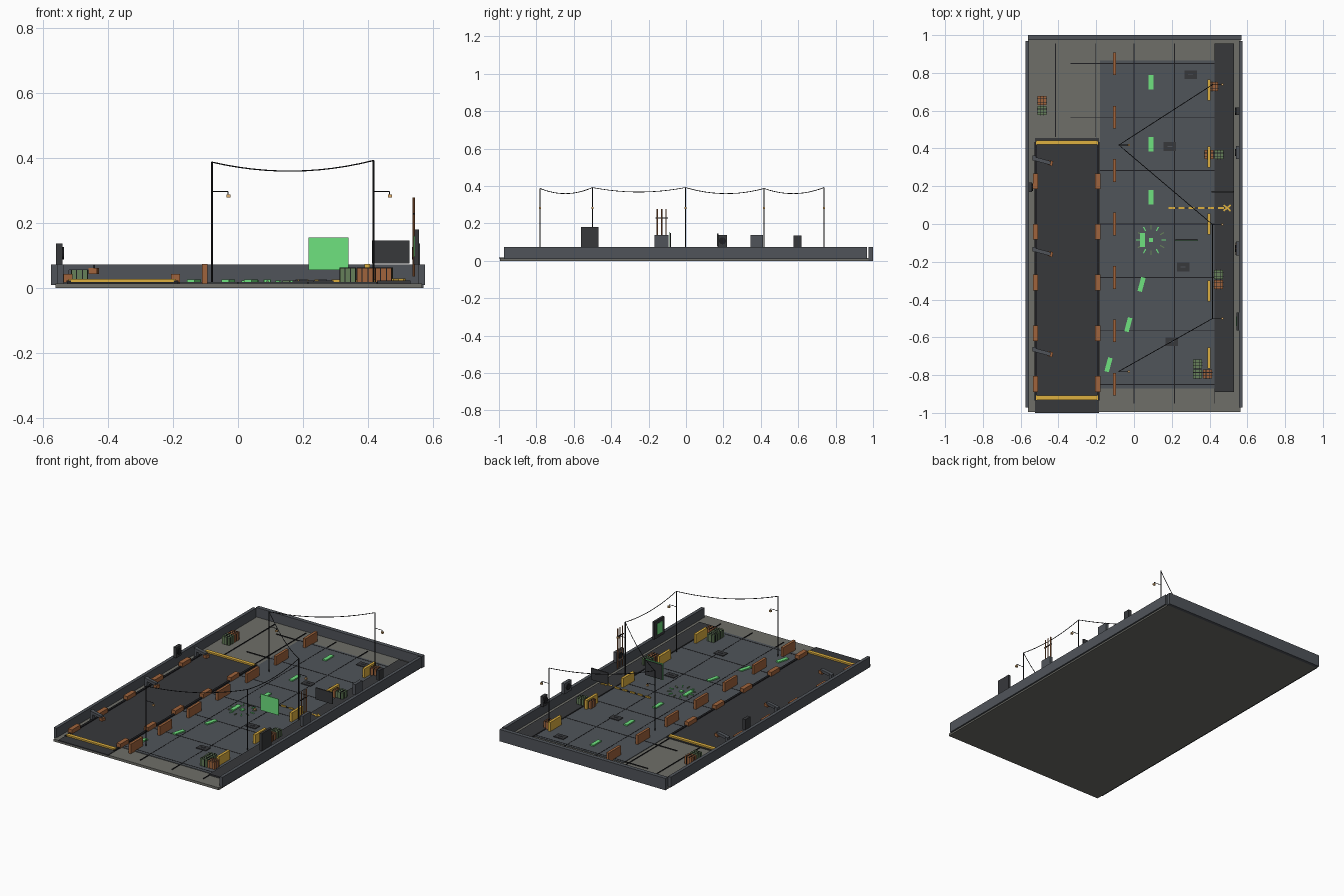
import bpy, math
from mathutils import Vector

if "Cube" in bpy.data.objects:
    bpy.data.objects.remove(bpy.data.objects["Cube"])


def material(name, hexcode):
    m = bpy.data.materials.new(name)
    rgb = [int(hexcode[i:i + 2], 16) / 255 for i in (0, 2, 4)]
    m.diffuse_color = [((c + 0.055) / 1.055) ** 2.4 if c > 0.04 else c / 12.92 for c in rgb] + [1]
    m.use_nodes = True
    m.node_tree.nodes["Principled BSDF"].inputs["Base Color"].default_value = m.diffuse_color
    return m


STONE = material("stone", "6E6E68")
ASPHALT = material("asphalt", "50555A")
STEEL = material("steel", "50545A")
DARK = material("dark", "37383B")
BLACK = material("black", "1E1F22")
RUST = material("rust", "A0643C")
YELLOW = material("yellow", "DDB040")
GREEN = material("green", "6EE27F")
MOSS = material("moss", "66805A")
LAMP = material("lamp", "E0B070")


def box(name, x, y, z, mat, rot=0):
    """Box from (min, max) ranges, turned about its own vertical axis."""
    sx, sy, sz = [(r[1] - r[0]) / 2 for r in (x, y, z)]
    v = [(a * sx, b * sy, c * sz) for c in (-1, 1) for a, b in ((-1, -1), (1, -1), (1, 1), (-1, 1))]
    f = [(3, 2, 1, 0), (4, 5, 6, 7), (0, 1, 5, 4), (1, 2, 6, 5), (2, 3, 7, 6), (3, 0, 4, 7)]
    me = bpy.data.meshes.new(name)
    me.from_pydata(v, [], f)
    me.materials.append(mat)
    ob = bpy.data.objects.new(name, me)
    ob.location = [sum(r) / 2 for r in (x, y, z)]
    ob.rotation_euler.z = math.radians(rot)
    bpy.context.collection.objects.link(ob)
    return ob


def slab(name, cx, cy, w, d, z0, z1, mat, rot=0):
    return box(name, (cx - w / 2, cx + w / 2), (cy - d / 2, cy + d / 2), (z0, z1), mat, rot)


def cylinder(name, a, b, r, mat, sides=8):
    a, b = Vector(a), Vector(b)
    bpy.ops.mesh.primitive_cylinder_add(vertices=sides, radius=r, depth=(b - a).length, location=(a + b) / 2)
    ob = bpy.context.object
    ob.name = name
    ob.rotation_euler = (b - a).to_track_quat('Z', 'Y').to_euler()
    ob.data.materials.append(mat)
    return ob


# Ground and perimeter walls
box("ground", (-.56, .565), (-.995, .98), (0, .015), STONE)
box("back_wall", (-.56, .57), (.975, 1), (0, .073), STEEL)
for s in (-1, 1):
    slab("side_wall", s * .565, -.002, .02, 1.94, .01, .073, STEEL)

# Paved yard, right walkway and dock basin
box("yard_paving", (-.18, .43), (-.87, .865), (.014, .0185), ASPHALT)
box("walkway", (.427, .53), (-.89, .955), (.014, .024), DARK)
box("dock_basin", (-.525, -.185), (-1, .455), (.012, .019), DARK)
for x in (-.52, -.19):
    slab("basin_curb", x, -.25, .014, 1.37, .018, .023, BLACK)
for y in (.432, -.92):
    slab("basin_stripe", -.355, y, .33, .022, .018, .028, YELLOW)

# Paving seams
for x in (-.415, -.205, 0, .215, .428):
    y0 = .46 if x < -.18 else -.95
    box("seam_long", (x - .002, x + .002), (y0, .955), (.015, .0195), BLACK)
for y in (.85, .565, .283, 0, -.283, -.565, -.85):
    x0 = -.335 if y > .5 else -.18
    box("seam_cross", (x0, .43), (y - .002, y + .002), (.015, .0195), BLACK)

# Dock bumpers along both sides of the basin
for i in range(5):
    for x in (-.522, -.192):
        slab("dock_bumper", x, .227 - .2685 * i, .027, .083, .018, .044, RUST)

# Loading arms over the basin
for y in (.335, -.147, -.677):
    slab("arm_base", -.528, y + .014, .018, .025, .015, .073, STEEL)
    slab("arm_beam", -.488, y, .096, .02, .056, .073, STEEL, -15)
    slab("arm_head", -.443, y - .012, .026, .026, .044, .062, RUST, -15)

# Long barriers either side of the yard
for i in range(7):
    slab("rust_barrier", -.102, .849 - .283 * i, .016, .12, .015, .074, RUST)
for i in range(5):
    slab("yellow_barrier", .397, .71 - .355 * i, .016, .11, .015, .074, YELLOW)

# Glowing floor route markers
for x, y, r in ((.09, .75, 0), (.09, .423, 0), (.09, .142, 0), (.045, -.085, 0),
                (.04, -.32, -15), (-.03, -.533, -15), (-.135, -.745, -15)):
    slab("route_marker", x, y, .024, .076, .017, .026, GREEN, r)

# Ring beacon on the floor
slab("beacon_core", .09, -.085, .02, .02, .017, .026, GREEN)
for i in range(12):
    a = math.tau * i / 12
    slab("beacon_tick", .09 + .068 * math.cos(a), -.085 + .068 * math.sin(a),
         .024, .006, .017, .023, MOSS if i % 2 else GREEN, math.degrees(a))

# Floor hatches with handles
for x, y in ((.3, .79), (.19, .41), (.26, -.228), (.2, -.623)):
    slab("hatch", x, y, .066, .046, .016, .023, DARK)
    slab("hatch_handle", x, y, .026, .005, .023, .026, STEEL)

# Dashed floor line ending in a cross
slab("dash_base", .32, .085, .27, .005, .017, .022, BLACK)
for i in range(6):
    slab("dash", .2 + .052 * i, .085, .033, .009, .017, .026, YELLOW)
for r in (40, -40):
    slab("line_cross", .493, .085, .048, .009, .022, .029, YELLOW, r)

# Crates with dark strapping
for x, y, m in ((-.487, .653, RUST), (-.487, .6, MOSS), (.422, .728, RUST), (.397, .367, RUST),
                (.45, .367, MOSS), (.447, -.267, MOSS), (.447, -.32, RUST),
                (.337, -.742, MOSS), (.337, -.795, MOSS), (.39, -.795, RUST)):
    slab("crate", x, y, .048, .048, .015, .062, m)
    for d in (-.009, .009):
        slab("crate_strap", x + d, y, .003, .051, .015, .0635, BLACK)
        slab("crate_strap", x, y + d, .051, .003, .015, .0635, BLACK)

# Hanging display panels
slab("display_back", .278, -.083, .115, .007, .06, .15, DARK)
slab("display_screen", .278, -.089, .123, .004, .055, .155, GREEN)
slab("dark_panel", .469, .17, .116, .008, .076, .147, DARK)

# Wall-mounted units with inward-facing round vents
for x, y, w, h, m in ((-.549, .195, .05, .137, DARK), (.549, .378, .068, .137, STEEL),
                      (.549, -.13, .075, .137, STEEL), (.549, .597, .042, .135, DARK)):
    slab("wall_unit", x, y, .02, w, .073, h, m)
    s = -1 if x > 0 else 1
    cylinder("unit_vent", (x + s * .009, y, .107), (x + s * .015, y, .107), .019, BLACK, 12)
slab("wall_screen_case", .549, -.515, .014, .095, .073, .18, DARK)
slab("wall_screen", .541, -.515, .004, .05, .095, .16, GREEN)

# Vertical pipes with a clamp
for y in (-.153, -.13, -.107):
    cylinder("riser_pipe", (.54, y, .035), (.54, y, .278), .0035, RUST, 8)
slab("pipe_clamp", .54, -.13, .006, .066, .226, .231, BLACK)

# Lamp posts
posts = [(-.08, -.78), (.416, -.5), (.416, -.003), (-.08, .418), (.416, .738)]
tops = []
for i, (x, y) in enumerate(posts):
    top = .387 if x < 0 else .392
    tops.append(Vector((x, y, top)))
    cylinder("lamp_post", (x, y, .015), (x, y, top), .003, BLACK, 8)
    cylinder("lamp_arm", (x, y, .297), (x + .05, y, .297), .0018, BLACK, 6)
    slab("lamp_head", x + .051, y, .013, .011, .278, .288, LAMP)
    slab("lamp_hanger", x + .049, y, .003, .003, .287, .297, BLACK)

# Sagging cable strung between the posts
curve = bpy.data.curves.new("cable", 'CURVE')
curve.dimensions = '3D'
curve.bevel_depth = .002
curve.bevel_resolution = 1
pts = []
for a, b in zip(tops, tops[1:]):
    for k in range(12):
        t = k / 12
        p = a.lerp(b, t)
        p.z -= 4 * t * (1 - t) * (.03 if abs(a.x - b.x) > .1 else .024)
        pts.append(p)
pts.append(tops[-1])
sp = curve.splines.new('POLY')
sp.points.add(len(pts) - 1)
for q, p in zip(sp.points, pts):
    q.co = (*p, 1)
curve.materials.append(BLACK)
bpy.context.collection.objects.link(bpy.data.objects.new("cable", curve))
